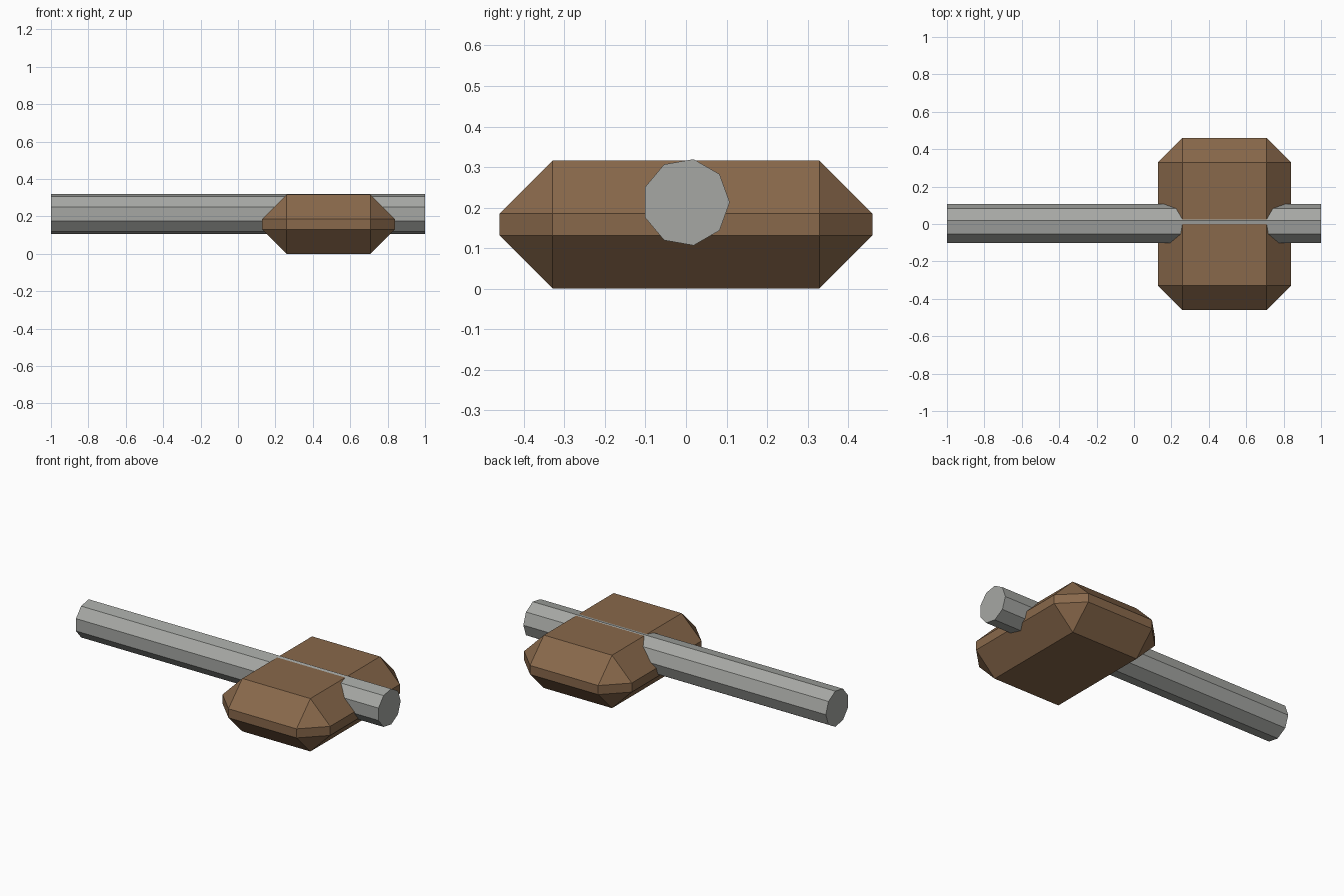
import bpy
import bmesh
from math import atan2
from mathutils import Matrix

cube = bpy.data.objects.get("Cube")
if cube:
    bpy.data.objects.remove(cube, do_unlink=True)


def make_material(name, colour):
    mat = bpy.data.materials.new(name)
    mat.use_nodes = True
    mat.diffuse_color = (*colour, 1)
    mat.node_tree.nodes["Principled BSDF"].inputs["Base Color"].default_value = (*colour, 1)
    return mat


def make_object(name, bm, mat):
    bmesh.ops.recalc_face_normals(bm, faces=bm.faces)
    mesh = bpy.data.meshes.new(name)
    bm.to_mesh(mesh)
    bm.free()
    mesh.materials.append(mat)
    obj = bpy.data.objects.new(name, mesh)
    bpy.context.collection.objects.link(obj)


wood = make_material("brown wood", (0.25, 0.14, 0.07))
steel = make_material("grey steel", (0.38, 0.39, 0.37))

# Block with wide chamfers on every edge
bm = bmesh.new()
bmesh.ops.create_cube(bm, size=1, matrix=Matrix.Translation((0.484, 0, 0.158))
                      @ Matrix.Diagonal((0.712, 0.92, 0.316, 1)))
bmesh.ops.bevel(bm, geom=bm.edges[:], offset=0.131, offset_type='OFFSET',
                segments=1, profile=0.5, affect='EDGES')
make_object("block", bm, wood)

# Nine-sided rod running lengthwise through the block, one corner towards +y
bm = bmesh.new()
bmesh.ops.create_cone(bm, cap_ends=True, segments=9, radius1=0.108, radius2=0.108, depth=2)
bm.verts.ensure_lookup_table()
corner = bm.verts[0].co
turn = Matrix.Rotation(-atan2(corner.y, corner.x), 4, 'Z')
axes = Matrix(((0, 0, 1), (1, 0, 0), (0, 1, 0))).to_4x4()
bmesh.ops.transform(bm, verts=bm.verts, matrix=Matrix.Translation((0, 0, 0.213)) @ axes @ turn)
make_object("rod", bm, steel)
